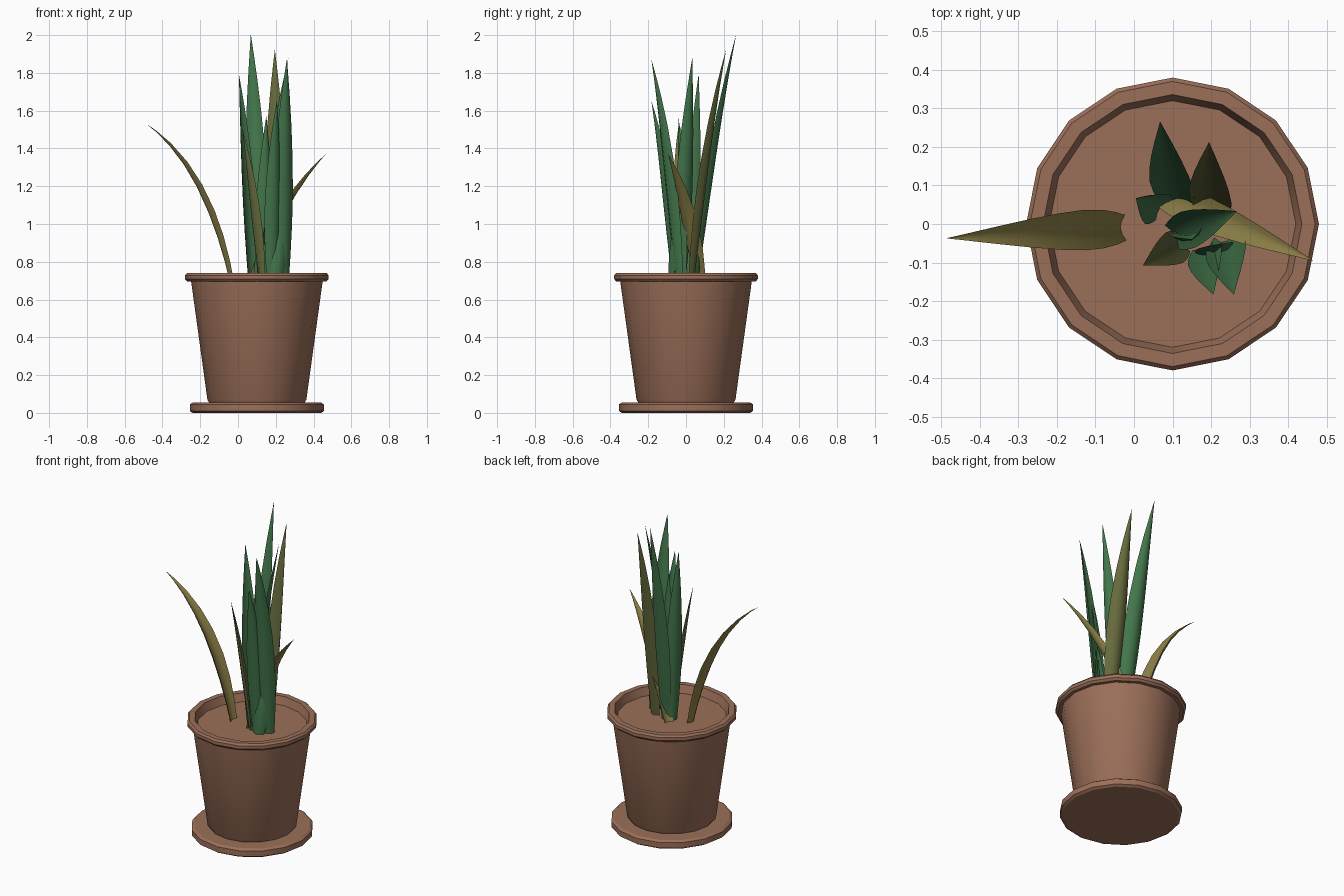
import bpy, bmesh, math
from mathutils import Vector

if "Cube" in bpy.data.objects:
    bpy.data.objects.remove(bpy.data.objects["Cube"])

def material(name, rgb):
    m = bpy.data.materials.new(name)
    m.diffuse_color = (*rgb, 1)
    m.use_nodes = True
    m.node_tree.nodes["Principled BSDF"].inputs["Base Color"].default_value = m.diffuse_color
    return m

CLAY = material("terracotta", (0.33, 0.16, 0.10))
GREEN = material("leaf green", (0.055, 0.18, 0.07))
OLIVE = material("olive", (0.13, 0.14, 0.045))
YELLOW = material("dry yellow", (0.27, 0.22, 0.065))

def finish(name, bm, mat, angle):
    bmesh.ops.recalc_face_normals(bm, faces=bm.faces)
    me = bpy.data.meshes.new(name)
    bm.to_mesh(me)
    bm.free()
    me.materials.append(mat)
    ob = bpy.data.objects.new(name, me)
    bpy.context.collection.objects.link(ob)
    bpy.ops.object.select_all(action='DESELECT')
    ob.select_set(True)
    bpy.context.view_layer.objects.active = ob
    bpy.ops.object.shade_smooth_by_angle(angle=math.radians(angle))

def skin(bm, rings):
    # bridge closed rings of equal length and cap both ends
    n = len(rings[0])
    for a, b in zip(rings, rings[1:]):
        for i in range(n):
            j = (i + 1) % n
            bm.faces.new((a[i], a[j], b[j], b[i]))
    bm.faces.new(rings[0])
    bm.faces.new(rings[-1])

def lathe(name, profile, mat, sides=16, cx=0.10):
    bm = bmesh.new()
    rings = []
    for r, z in profile:
        rings.append([bm.verts.new((cx + r * math.cos(2 * math.pi * i / sides),
                                    r * math.sin(2 * math.pi * i / sides), z))
                      for i in range(sides)])
    skin(bm, rings)
    finish(name, bm, mat, 30)

# saucer, then pot with rolled rim and recessed soil
lathe("saucer", [(0.34, 0.0), (0.355, 0.01), (0.355, 0.045), (0.34, 0.055)], CLAY)
lathe("pot", [(0.25, 0.05), (0.262, 0.07), (0.348, 0.695), (0.368, 0.695), (0.38, 0.708),
              (0.38, 0.728), (0.37, 0.74), (0.336, 0.74), (0.32, 0.69)], CLAY)

# leaf width along its length
WIDTHS = [(0, .62), (.1, .8), (.22, .95), (.35, 1), (.5, .9), (.65, .7), (.8, .43), (.92, .18), (1, .01)]

def leaf(name, base, tip, width, mat, bow=0.1, turn=None):
    # tapering blade with a crescent section swept along a bowed curve
    a, b = Vector((*base, 0.68)), Vector(tip)
    d = b - a
    c = a + Vector((d.x * (0.5 - bow), d.y * (0.5 - bow), d.z * (0.5 + bow)))
    ang = math.atan2(d.y, d.x) if turn is None else math.radians(turn)
    side = Vector((-math.sin(ang), math.cos(ang), 0))
    bm = bmesh.new()
    rings = []
    for t, w in WIDTHS:
        p = a * (1 - t) ** 2 + c * (2 * t * (1 - t)) + b * t * t
        tan = ((c - a) * (1 - t) + (b - c) * t).normalized()
        s = (side - tan * side.dot(tan)).normalized()
        out = s.cross(tan).normalized()
        h = width * w / 2
        ring = []
        for u, v in ((-1, -.3), (-.55, .14), (0, .3), (.55, .14), (1, -.3), (.5, -.02), (0, .1), (-.5, -.02)):
            ring.append(bm.verts.new(p + s * (u * h) + out * (v * h)))
        rings.append(ring)
    skin(bm, rings)
    finish(name, bm, mat, 50)

# green upright leaves: base xy, tip xyz, width, material, bow, facing angle
leaf("leaf_back_tall", (0.115, 0.05), (0.068, 0.265, 2.0), 0.115, GREEN, 0.08, 80)
leaf("leaf_back_olive", (0.205, 0.03), (0.195, 0.212, 1.92), 0.115, OLIVE, 0.1, 75)
leaf("leaf_centre", (0.10, -0.03), (0.266, 0.033, 1.875), 0.10, GREEN, 0.05)
leaf("leaf_front_tall", (0.24, -0.04), (0.259, -0.183, 1.87), 0.115, GREEN, 0.12, -65)
leaf("leaf_left", (0.07, 0.04), (0.005, 0.067, 1.79), 0.10, GREEN, 0.08, 140)
leaf("leaf_front_mid", (0.185, -0.06), (0.206, -0.183, 1.65), 0.10, GREEN, 0.12, -60)
leaf("leaf_inner", (0.14, -0.02), (0.15, -0.04, 1.57), 0.10, GREEN, 0.05, -70)
leaf("leaf_front_short", (0.20, -0.085), (0.235, -0.05, 1.11), 0.10, GREEN, 0.05, -80)
# dry leaves
leaf("leaf_olive_thin", (0.125, -0.05), (0.024, -0.107, 1.5), 0.09, OLIVE, 0.08)
leaf("leaf_drooping_left", (-0.03, -0.01), (-0.485, -0.037, 1.53), 0.105, YELLOW, 0.23)
leaf("leaf_drooping_right", (0.07, 0.075), (0.465, -0.095, 1.37), 0.09, YELLOW, 0.13)
